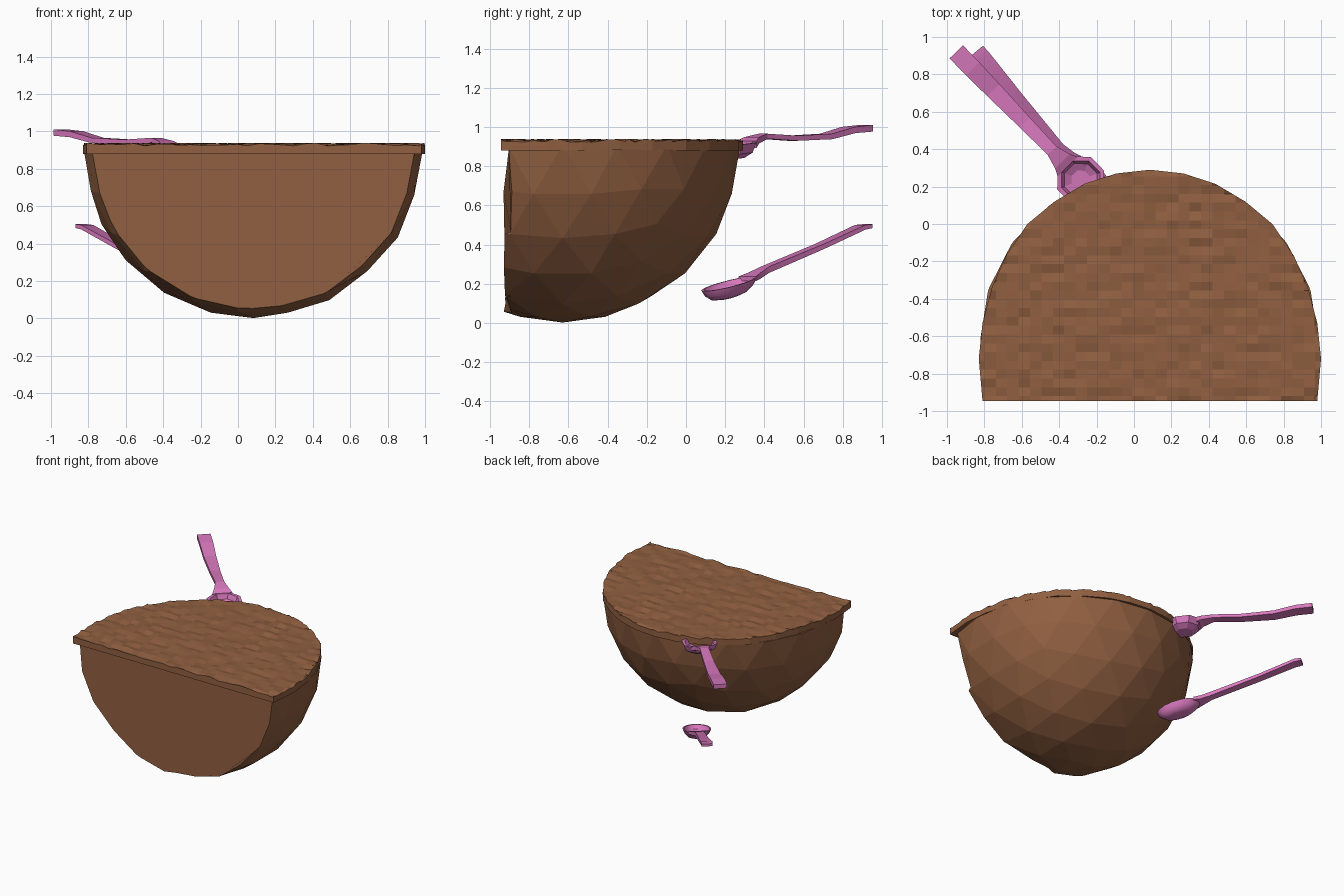
import bpy, bmesh, math, random
from mathutils import Vector

if "Cube" in bpy.data.objects:
    bpy.data.objects.remove(bpy.data.objects["Cube"])

random.seed(4)


def material(name, color):
    m = bpy.data.materials.new(name)
    m.diffuse_color = (*color, 1)
    m.use_nodes = True
    m.node_tree.nodes["Principled BSDF"].inputs["Base Color"].default_value = m.diffuse_color
    return m


BROWN = material("soil_brown", (0.28, 0.115, 0.052))
PINK = material("pink", (0.69, 0.19, 0.51))


def finish(bm, name, mat):
    bmesh.ops.recalc_face_normals(bm, faces=bm.faces)
    me = bpy.data.meshes.new(name)
    bm.to_mesh(me)
    bm.free()
    ob = bpy.data.objects.new(name, me)
    bpy.context.collection.objects.link(ob)
    me.materials.append(mat)
    return ob


def cut(bm, co, no, remove=False):
    bmesh.ops.bisect_plane(bm, geom=bm.verts[:] + bm.edges[:] + bm.faces[:],
                           plane_co=co, plane_no=no, clear_outer=remove)
    if remove:
        bmesh.ops.holes_fill(bm, edges=[e for e in bm.edges if e.is_boundary], sides=0)


# faceted round body, cut flat on top and roughly broken at the front
FRONT = -0.905
bm = bmesh.new()
bmesh.ops.create_icosphere(bm, subdivisions=3, radius=0.908)
bmesh.ops.translate(bm, verts=bm.verts, vec=(0.082, -0.63, 0.91))
cut(bm, (0, FRONT, 0), (0, -1, 0), True)
cut(bm, (0, 0, 0.885), (0, 0, 1), True)
for v in bm.verts:
    if abs(v.co.y - FRONT) < 1e-3 and v.co.z < 0.86:
        v.co.y += random.uniform(-0.03, 0.02)
finish(bm, "half_round_body", BROWN)

# top slab: half-round outline, mirrored about its own centre
half = [(0.895, -0.945), (0.915, -0.72), (0.895, -0.53), (0.845, -0.34), (0.77, -0.17),
        (0.655, 0.0), (0.51, 0.12), (0.35, 0.215), (0.18, 0.27)]
outline = half + [(0, 0.29)] + [(-x, y) for x, y in reversed(half)]
bm = bmesh.new()
face = bm.faces.new([bm.verts.new((x + 0.085, y, 0.88)) for x, y in outline])
top = bmesh.ops.extrude_face_region(bm, geom=[face])
bmesh.ops.translate(bm, verts=[v for v in top["geom"] if isinstance(v, bmesh.types.BMVert)],
                    vec=(0, 0, 0.047))
# crumbly surface of small uneven tiles
for i in range(30):
    cut(bm, (-0.80 + i * 0.061, 0, 0), (1, 0, 0))
for i in range(26):
    cut(bm, (0, -0.92 + i * 0.047, 0), (0, 1, 0))
for v in bm.verts:
    if v.co.z > 0.91:
        v.co.z += random.uniform(-0.005, 0.012)
finish(bm, "crumbly_top", BROWN)


def skin(bm, rings, cap_start=True, cap_end=True):
    loops = [[bm.verts.new(p) for p in r] for r in rings]
    n = len(loops[0])
    for a, b in zip(loops, loops[1:]):
        for i in range(n):
            bm.faces.new((a[i], a[(i + 1) % n], b[(i + 1) % n], b[i]))
    if cap_start:
        bm.faces.new(loops[0][::-1])
    if cap_end:
        bm.faces.new(loops[-1])


def spoon(name, bowl_at, end_at, stations, length, width, rim_z, slope, depth, sides, profile):
    """Stations along the handle: distance from bowl, height, half width, half thickness."""
    c = Vector((*bowl_at, 0))
    d = (Vector((*end_at, 0)) - c).normalized()
    w = Vector((-d.y, d.x, 0))
    up = Vector((0, 0, 1))
    bm = bmesh.new()
    # handle
    skin(bm, [[c + d * s + w * (a * hw) + up * (z + b * ht)
               for a, b in ((-1, -1), (1, -1), (1, 1), (-1, 1))]
              for s, z, hw, ht in stations])
    # hollow bowl: outside, over the rim, then inside
    rings = []
    for r, h in profile:
        ring = []
        for i in range(sides):
            t = math.tau * (i + 0.5) / sides
            s = length * r * math.cos(t)
            ring.append(c + d * s + w * (width * r * math.sin(t))
                        + up * (rim_z + slope * s - depth * h))
        rings.append(ring)
    skin(bm, rings)
    return finish(bm, name, PINK)


# upper spoon: angular, deep round bowl and a wavy handle
spoon("upper_spoon", (-0.285, 0.235), (-0.95, 0.92),
      [(0.10, 0.910, 0.075, 0.018), (0.14, 0.932, 0.055, 0.016), (0.22, 0.953, 0.033, 0.013),
       (0.43, 0.943, 0.038, 0.013), (0.67, 0.952, 0.046, 0.014), (0.83, 0.985, 0.05, 0.016),
       (0.955, 0.994, 0.05, 0.017)],
      0.135, 0.135, 0.915, 0.08, 0.075, 8,
      [(0.5, 1), (0.85, 0.65), (1, 0), (0.82, 0), (0.7, 0.5), (0.4, 0.75)])

# lower spoon: smoother oval bowl and a straight rising handle
low = spoon("lower_spoon", (-0.25, 0.22), (-0.84, 0.93),
            [(0.12, 0.225, 0.07, 0.012), (0.17, 0.242, 0.05, 0.015), (0.24, 0.272, 0.033, 0.016),
             (0.60, 0.390, 0.036, 0.013), (0.87, 0.488, 0.042, 0.012), (0.92, 0.494, 0.04, 0.010)],
            0.165, 0.105, 0.20, 0.24, 0.07, 16,
            [(0.35, 1), (0.65, 0.85), (0.88, 0.45), (1, 0), (0.9, 0), (0.75, 0.45), (0.45, 0.75)])
bpy.context.view_layer.objects.active = low
low.select_set(True)
bpy.ops.object.shade_smooth_by_angle(angle=math.radians(35))
